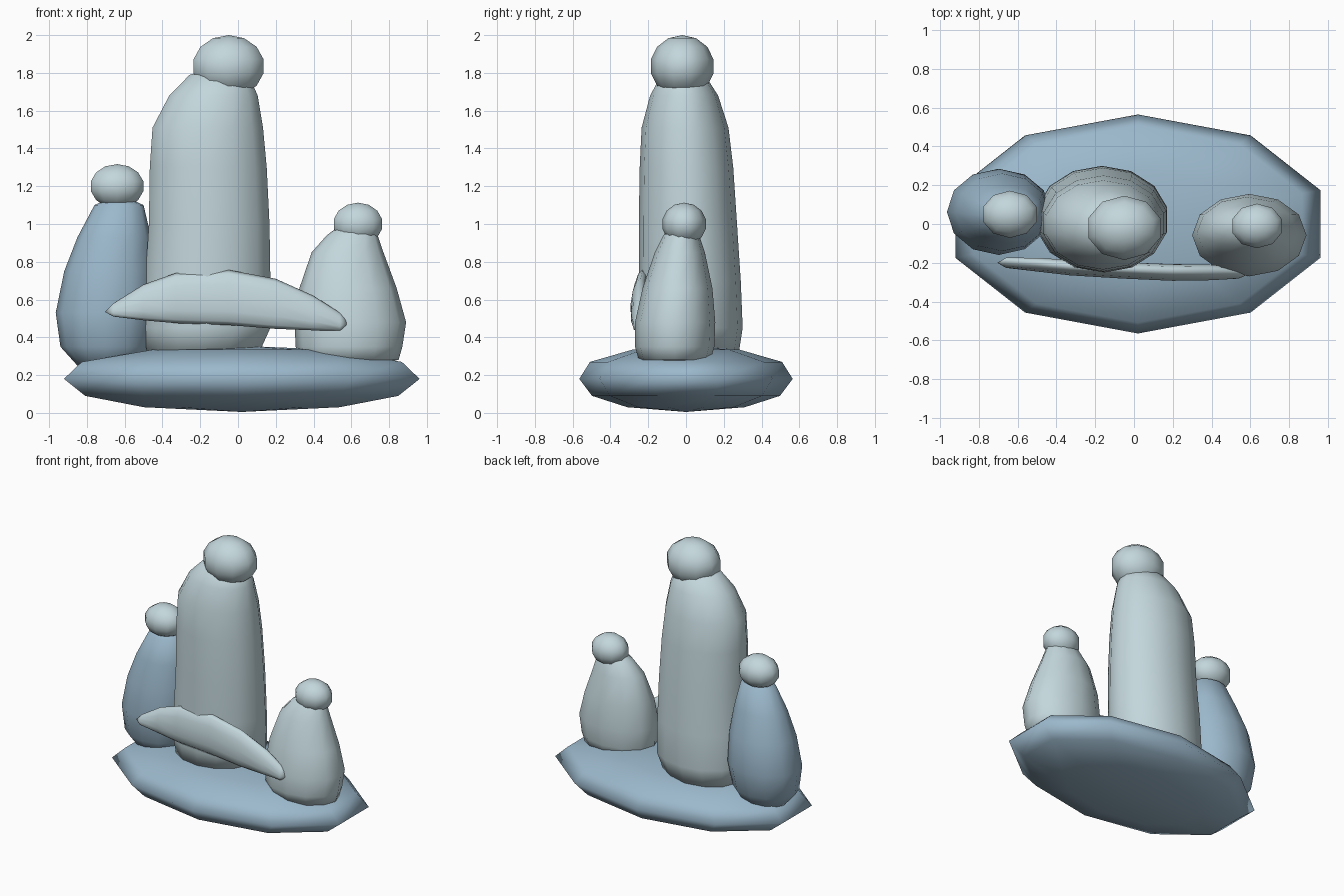
import bpy, bmesh, math
from mathutils import Vector

if "Cube" in bpy.data.objects:
    bpy.data.objects.remove(bpy.data.objects["Cube"], do_unlink=True)


def material(name, rgb):
    m = bpy.data.materials.new(name)
    m.use_nodes = True
    m.diffuse_color = (*rgb, 1)
    m.node_tree.nodes["Principled BSDF"].inputs["Base Color"].default_value = (*rgb, 1)
    return m


pale = material("pale grey blue", (0.55, 0.68, 0.72))
blue = material("slate blue", (0.33, 0.48, 0.60))


def loft(name, rings, first, last, mat):
    """Skin closed rings of points and close both ends to a tip."""
    bm = bmesh.new()
    loops = [[bm.verts.new(p) for p in ring] for ring in rings]
    n = len(loops[0])
    tips = bm.verts.new(first), bm.verts.new(last)
    for i in range(n):
        j = (i + 1) % n
        for a, b in zip(loops, loops[1:]):
            bm.faces.new((a[i], a[j], b[j], b[i]))
        bm.faces.new((tips[0], loops[0][j], loops[0][i]))
        bm.faces.new((tips[1], loops[-1][i], loops[-1][j]))
    bmesh.ops.recalc_face_normals(bm, faces=bm.faces)
    for f in bm.faces:
        f.smooth = True
    mesh = bpy.data.meshes.new(name)
    bm.to_mesh(mesh)
    bm.free()
    mesh.materials.append(mat)
    obj = bpy.data.objects.new(name, mesh)
    bpy.context.collection.objects.link(obj)
    return obj


def upright(name, sections, sides, mat, bottom, top):
    """Stack of ellipses given as (z, x min, x max, y min, y max)."""
    rings = []
    for z, x0, x1, y0, y1 in sections:
        rings.append([Vector(((x0 + x1) / 2 + (x1 - x0) / 2 * math.cos(a),
                              (y0 + y1) / 2 + (y1 - y0) / 2 * math.sin(a), z))
                      for a in (math.pi / 2 + math.tau * k / sides for k in range(sides))])
    ends = []
    for ring, z in ((rings[0], bottom), (rings[-1], top)):
        c = sum(ring, Vector()) / sides
        ends.append((c.x, c.y, z))
    return loft(name, rings, *ends, mat)


def head(name, centre, radii):
    bpy.ops.mesh.primitive_uv_sphere_add(segments=10, ring_count=7, location=centre)
    obj = bpy.context.object
    obj.name = name
    obj.scale = radii
    obj.data.materials.append(pale)
    bpy.ops.object.shade_smooth()


# Faceted boulder base
base = [(z, 0.02 - 0.99 * r, 0.02 + 0.99 * r, -0.565 * r, 0.565 * r)
        for z, r in ((0.03, 0.55), (0.09, 0.88), (0.18, 1), (0.27, 0.9), (0.335, 0.5))]
upright("base_stone", base, 10, blue, 0.005, 0.355)

# Tall middle figure
upright("middle_body", [
    (0.32, -0.49, 0.12, -0.22, 0.28), (0.45, -0.51, 0.18, -0.25, 0.30),
    (0.70, -0.50, 0.18, -0.25, 0.29), (1.00, -0.48, 0.175, -0.25, 0.27),
    (1.30, -0.475, 0.16, -0.245, 0.25), (1.51, -0.46, 0.14, -0.235, 0.225),
    (1.68, -0.37, 0.11, -0.19, 0.17), (1.79, -0.26, 0.06, -0.13, 0.10)],
    14, pale, 0.28, 1.83)
head("middle_head", (-0.05, -0.02, 1.835), (0.20, 0.17, 0.165))

# Blue figure on the model's right
upright("right_body", [
    (0.25, -0.85, -0.53, -0.08, 0.19), (0.35, -0.94, -0.46, -0.14, 0.25),
    (0.53, -0.965, -0.43, -0.16, 0.285), (0.75, -0.92, -0.44, -0.14, 0.26),
    (0.93, -0.85, -0.46, -0.10, 0.20), (1.10, -0.76, -0.50, -0.05, 0.14)],
    12, blue, 0.22, 1.16)
head("right_head", (-0.64, 0.05, 1.20), (0.15, 0.125, 0.117))

# Short figure on the model's left
upright("left_body", [
    (0.28, 0.33, 0.85, -0.25, 0.13), (0.35, 0.305, 0.87, -0.27, 0.15),
    (0.48, 0.30, 0.89, -0.27, 0.155), (0.66, 0.325, 0.84, -0.23, 0.14),
    (0.85, 0.39, 0.77, -0.165, 0.10), (0.94, 0.47, 0.74, -0.12, 0.07),
    (1.00, 0.55, 0.71, -0.07, 0.04)], 12, pale, 0.25, 1.02)
head("left_head", (0.635, -0.01, 1.0), (0.138, 0.118, 0.113))

# Flat curved slab across the front: (x, low z, high z, middle y, half thickness)
slab = []
for x, z0, z1, y, t in ((-0.66, 0.51, 0.58, -0.20, 0.025), (-0.50, 0.49, 0.68, -0.21, 0.035),
                        (-0.33, 0.475, 0.74, -0.225, 0.04), (-0.05, 0.465, 0.757, -0.24, 0.042),
                        (0.20, 0.445, 0.71, -0.25, 0.043), (0.40, 0.437, 0.62, -0.25, 0.04),
                        (0.54, 0.435, 0.53, -0.255, 0.025)):
    slab.append([(x, y + t * math.cos(a) + 0.01 * math.sin(a),
                  (z0 + z1) / 2 + (z1 - z0) / 2 * math.sin(a))
                 for a in (math.tau * k / 12 for k in range(12))])
loft("front_slab", slab, (-0.705, -0.20, 0.535), (0.59, -0.26, 0.475), pale)
